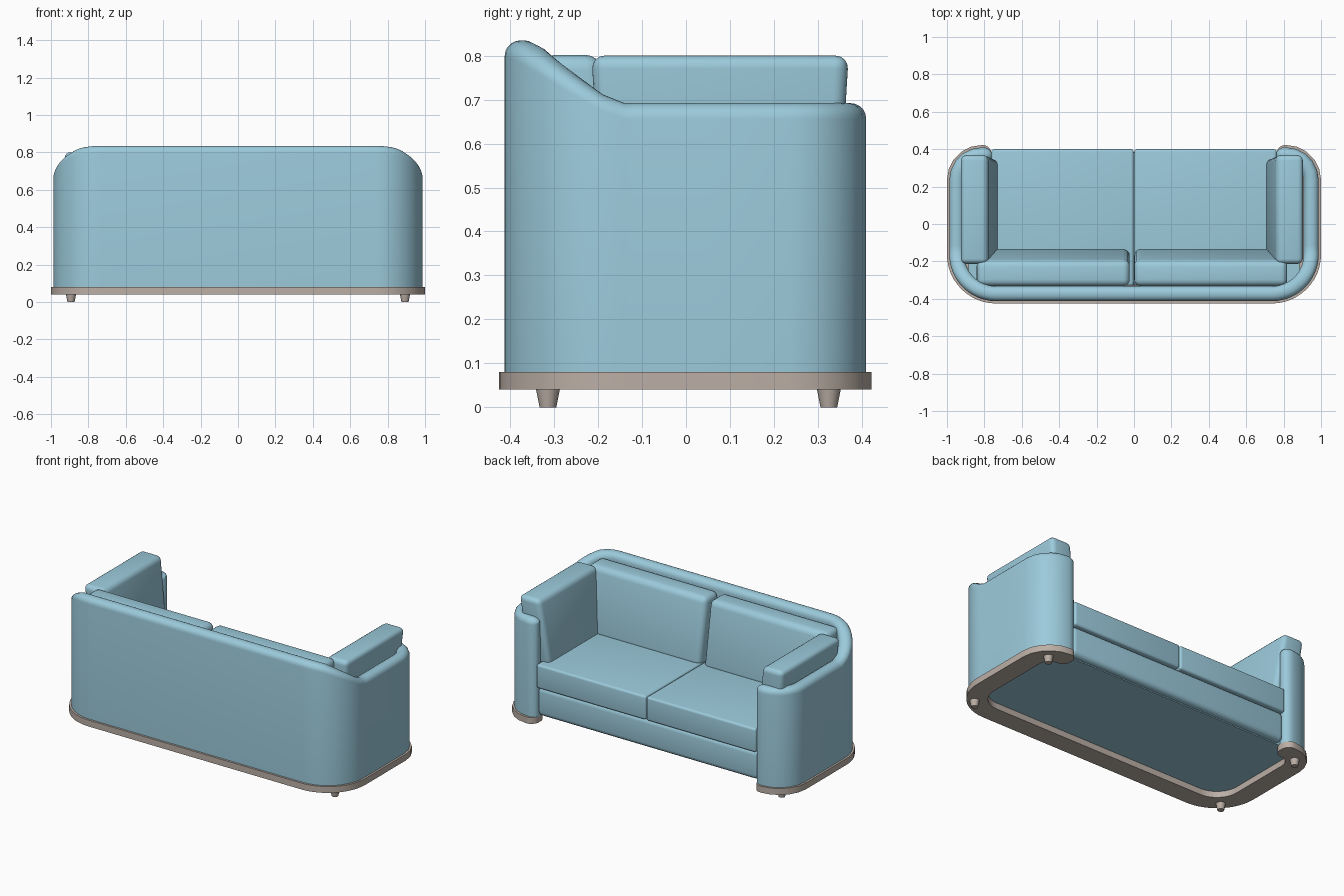
import bpy, bmesh, math
from mathutils import Vector

if "Cube" in bpy.data.objects:
    bpy.data.objects.remove(bpy.data.objects["Cube"])


def material(name, rgb):
    m = bpy.data.materials.new(name)
    m.diffuse_color = (*rgb, 1)
    m.use_nodes = True
    m.node_tree.nodes["Principled BSDF"].inputs["Base Color"].default_value = m.diffuse_color
    return m


BLUE = material("blue fabric", (0.33, 0.59, 0.71))
TAUPE = material("taupe wood", (0.50, 0.43, 0.38))


def finish(name, bm, mat, angle=35):
    bmesh.ops.recalc_face_normals(bm, faces=bm.faces)
    me = bpy.data.meshes.new(name)
    bm.to_mesh(me)
    bm.free()
    me.materials.append(mat)
    ob = bpy.data.objects.new(name, me)
    bpy.context.collection.objects.link(ob)
    bpy.ops.object.select_all(action='DESELECT')
    ob.select_set(True)
    bpy.context.view_layer.objects.active = ob
    bpy.ops.object.shade_smooth_by_angle(angle=math.radians(angle))
    return ob


def half_path(grow, w):
    """Right half of the U: (x, y, normal x, normal y, half width, end factor)."""
    rb, rf = 0.25 + grow - w, 0.175 + grow - w
    pts = []
    for i in range(13):                                   # back corner
        a = math.radians(-90 + 7.5 * i)
        c, s = math.cos(a), math.sin(a)
        pts.append((0.7375 + rb * c, -0.1625 + rb * s, c, s, w, 0))
    side = 0.9875 + grow - w
    for y in (-0.14, -0.115, 0.05):
        pts.append((side, y, 1, 0, w, 0))
    for i in range(6):                                    # front corner
        a = math.radians(18 * i)
        c, s = math.cos(a), math.sin(a)
        pts.append((0.8125 + rf * c, 0.235 + rf * s, c, s, w, 0))
    yf = 0.41 + grow - w
    for x, f in ((0.795, 0.97), (0.78, 0.83), (0.768, 0.6), (0.761, 0.3)):
        pts.append((x, yf, 0, 1, w * f, 1 - f))           # rounded tip
    return pts


def sweep(name, grow, w, z0, top, r, mat):
    """Loft an upright slab along the U, with an optional rounded top."""
    half = half_path(grow, w)
    path = [(-x, y, -nx, ny, h, e) for x, y, nx, ny, h, e in reversed(half)] + half
    bm = bmesh.new()
    rings = []
    for x, y, nx, ny, h, e in path:
        z1 = top(y) - (0.03 * e if r else 0)
        prof = [(h, z0)]
        if r:
            rr = min(r, h * 0.95)
            prof += [(h - rr + rr * math.cos(t), z1 - rr + rr * math.sin(t))
                     for t in (math.pi / 10 * k for k in range(6))]
        else:
            prof += [(h, z1)]
        prof += [(-o, z) for o, z in reversed(prof)]
        rings.append([bm.verts.new((x + nx * o, y + ny * o, z)) for o, z in prof])
    n = len(rings[0])
    for a, b in zip(rings, rings[1:]):
        for i in range(n):
            j = (i + 1) % n
            bm.faces.new((a[i], a[j], b[j], b[i]))
    bm.faces.new(rings[0])
    bm.faces.new(rings[-1])
    return finish(name, bm, mat)


def wall_top(y):
    """Low at the arms, sweeping up to the backrest."""
    keys = [(-0.375, 0.836), (-0.345, 0.822), (-0.30, 0.788),
            (-0.19, 0.712), (-0.14, 0.692), (1, 0.692)]
    if y <= keys[0][0]:
        return keys[0][1]
    for (y0, z0), (y1, z1) in zip(keys, keys[1:]):
        if y <= y1:
            return z0 + (z1 - z0) * (y - y0) / (y1 - y0)


def cushion(name, low, high, bevel, side=1, shift=0):
    """Rounded block between two rectangles (x0, x1, y0, y1, z)."""
    bm = bmesh.new()
    rows = []
    for x0, x1, y0, y1, z in (low, high):
        rows.append([bm.verts.new((side * x + shift, y, z))
                     for x, y in ((x0, y0), (x1, y0), (x1, y1), (x0, y1))])
    a, b = rows
    bm.faces.new(a)
    bm.faces.new(b)
    for i in range(4):
        j = (i + 1) % 4
        bm.faces.new((a[i], a[j], b[j], b[i]))
    bmesh.ops.recalc_face_normals(bm, faces=bm.faces)
    if bevel:
        bmesh.ops.bevel(bm, geom=bm.edges[:], offset=bevel, segments=4,
                        profile=0.5, affect='EDGES')
    return finish(name, bm, BLUE)


# Wrap-around shell and plinth
sweep("wrap_wall", 0, 0.04, 0.075, wall_top, 0.036, BLUE)
sweep("plinth", 0.0125, 0.06, 0.04, lambda y: 0.08, 0, TAUPE)

# Seat base and underside panel
cushion("seat_base", (-0.765, 0.765, -0.33, 0.385, 0.085),
        (-0.765, 0.765, -0.33, 0.385, 0.268), 0.03)
cushion("underside_panel", (-0.885, 0.885, -0.325, 0.345, 0.078),
        (-0.885, 0.885, -0.325, 0.345, 0.11), 0)

# Cushions, mirrored left and right
for side, tag in ((1, "right"), (-1, "left")):
    cushion("seat_cushion_" + tag, (0.002, 0.762, -0.33, 0.40, 0.265),
            (0.002, 0.762, -0.33, 0.40, 0.415), 0.014, side)
    cushion("back_cushion_" + tag, (0.012, 0.81, -0.332, -0.13, 0.39),
            (0.012, 0.832, -0.332, -0.195, 0.802), 0.035, side, -0.011)
    cushion("arm_cushion_" + tag, (0.715, 0.875, -0.19, 0.345, 0.39),
            (0.772, 0.917, -0.215, 0.37, 0.80), 0.03, side, -0.011)

# Tapered feet
for x in (-0.893, 0.893):
    for y in (-0.314, 0.325):
        bm = bmesh.new()
        bmesh.ops.create_cone(bm, cap_ends=True, segments=16,
                              radius1=0.019, radius2=0.028, depth=0.045)
        bmesh.ops.translate(bm, verts=bm.verts, vec=Vector((x, y, 0.0225)))
        finish("foot", bm, TAUPE)
